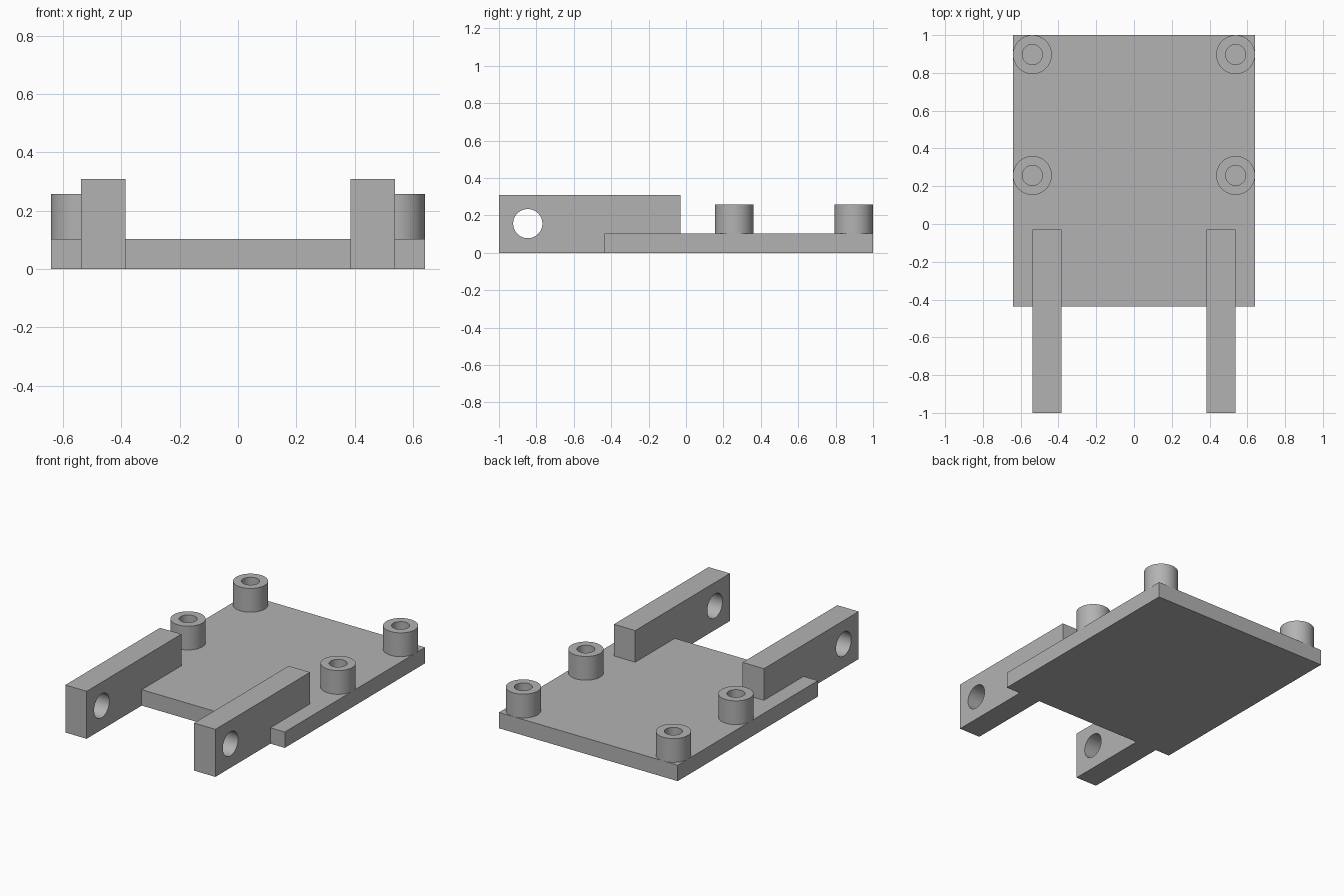
import bpy
import bmesh
from math import cos, sin, tau, radians
from mathutils import Matrix, Vector

if "Cube" in bpy.data.objects:
    bpy.data.objects.remove(bpy.data.objects["Cube"], do_unlink=True)

# Single plain grey
grey = bpy.data.materials.new("plain_grey")
grey.use_nodes = True
colour = (0.45, 0.45, 0.45, 1)
grey.diffuse_color = colour
grey.node_tree.nodes["Principled BSDF"].inputs["Base Color"].default_value = colour


def circle(cx, cy, radius, count=64):
    return [(cx + radius * cos(tau * i / count), cy + radius * sin(tau * i / count))
            for i in range(count)]


def rectangle(x0, x1, y0, y1):
    return [(x0, y0), (x1, y0), (x1, y1), (x0, y1)]


def extrude_profile(name, loops, depth, matrix):
    """Fill flat outlines (later loops are holes) and extrude them along local z."""
    bm = bmesh.new()
    edges = []
    for loop in loops:
        verts = [bm.verts.new((x, y, 0)) for x, y in loop]
        edges += [bm.edges.new((v, verts[i - 1])) for i, v in enumerate(verts)]
    bmesh.ops.triangle_fill(bm, edges=edges, use_beauty=True)
    result = bmesh.ops.extrude_face_region(bm, geom=bm.faces[:], use_keep_orig=True)
    top = [g for g in result["geom"] if isinstance(g, bmesh.types.BMVert)]
    bmesh.ops.translate(bm, verts=top, vec=(0, 0, depth))
    bmesh.ops.recalc_face_normals(bm, faces=bm.faces[:])
    bm.transform(matrix)
    mesh = bpy.data.meshes.new(name)
    bm.to_mesh(mesh)
    bm.free()
    mesh.materials.append(grey)
    obj = bpy.data.objects.new(name, mesh)
    bpy.context.collection.objects.link(obj)
    bpy.ops.object.select_all(action='DESELECT')
    obj.select_set(True)
    bpy.context.view_layer.objects.active = obj
    bpy.ops.object.shade_smooth_by_angle(angle=radians(30))
    return obj


half_width = 0.641
thickness = 0.103
boss_radius = 0.103
arm_inner, arm_outer = 0.385, 0.538

# Base plate
extrude_profile("base_plate", [rectangle(-half_width, half_width, -0.436, 1)],
                thickness, Matrix())

# Local x, y, z of the arm profile become world y, z, x
side_on = Matrix(((0, 0, 1, 0), (1, 0, 0, 0), (0, 1, 0, 0), (0, 0, 0, 1)))

for side, start in (("left", arm_inner), ("right", -arm_outer)):
    # Hinge arm with a cross hole near its front end
    extrude_profile(side + "_arm",
                    [rectangle(-1, -0.03, 0, 0.308), circle(-0.846, 0.156, 0.078)],
                    arm_outer - arm_inner,
                    Matrix.Translation((start, 0, 0)) @ side_on)
    # Hollow standoffs
    x = (half_width - boss_radius) * (1 if side == "left" else -1)
    for place, y in (("front", 0.257), ("back", 1 - boss_radius)):
        extrude_profile(f"{place}_{side}_standoff",
                        [circle(0, 0, boss_radius), circle(0, 0, 0.053)],
                        0.154, Matrix.Translation(Vector((x, y, thickness))))
